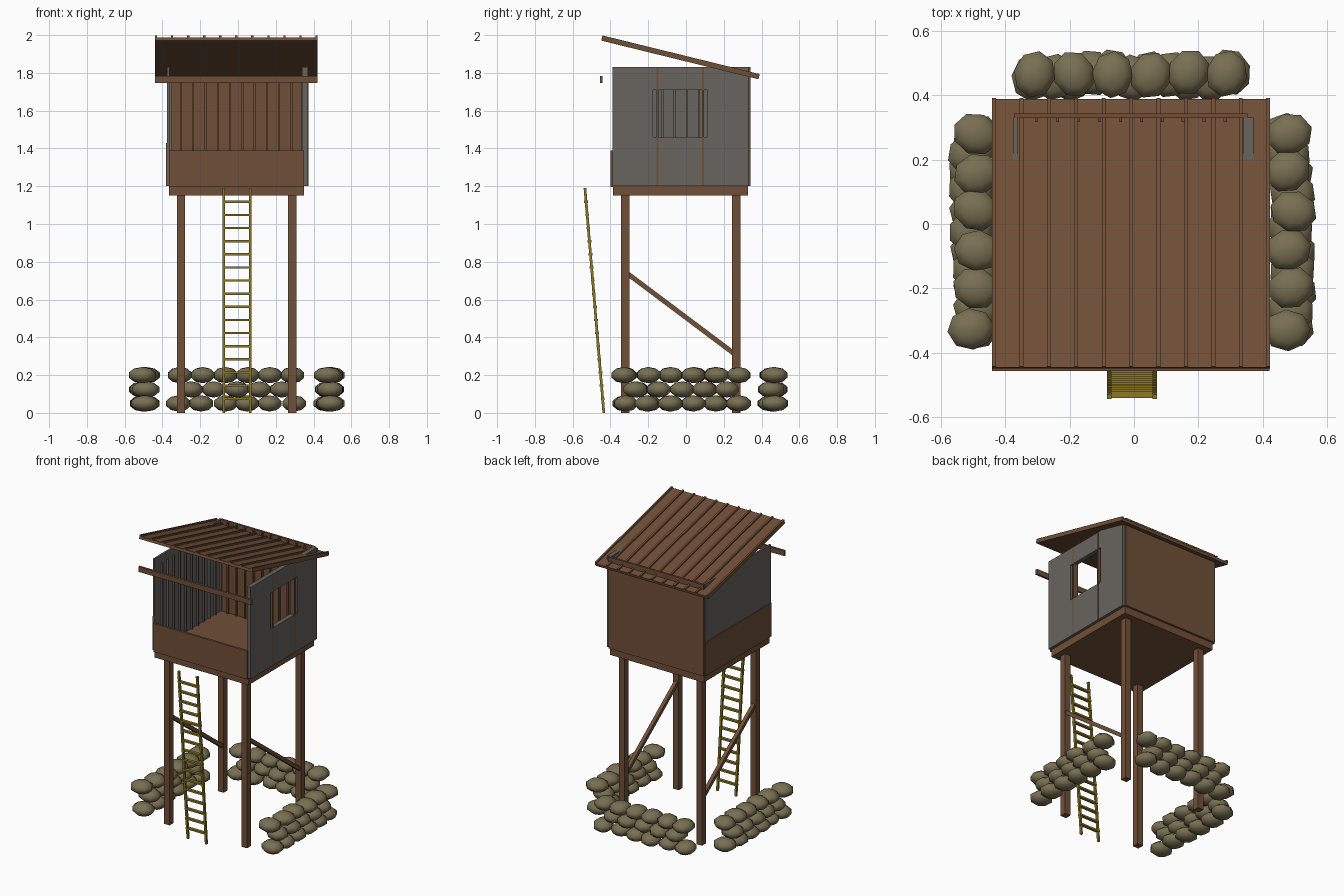
import bpy, bmesh, math, random
from mathutils import Vector, Matrix

random.seed(4)
cube = bpy.data.objects.get("Cube")
if cube:
    bpy.data.objects.remove(cube, do_unlink=True)


def material(name, color):
    m = bpy.data.materials.new(name)
    m.use_nodes = True
    m.diffuse_color = (*color, 1)
    bsdf = next(n for n in m.node_tree.nodes if n.type == 'BSDF_PRINCIPLED')
    bsdf.inputs["Base Color"].default_value = (*color, 1)
    return m


WOOD = material("brown wood", (0.16, 0.078, 0.039))
METAL = material("grey sheet", (0.138, 0.127, 0.112))
BAMBOO = material("yellow bamboo", (0.27, 0.19, 0.018))
BAG = material("khaki sandbag", (0.19, 0.16, 0.085))


def finish(name, bm, mat):
    bmesh.ops.recalc_face_normals(bm, faces=bm.faces)
    mesh = bpy.data.meshes.new(name)
    bm.to_mesh(mesh)
    bm.free()
    mesh.materials.append(mat)
    ob = bpy.data.objects.new(name, mesh)
    bpy.context.collection.objects.link(ob)
    return ob


def add_box(bm, x, y, z):
    size = Matrix.Diagonal((x[1] - x[0], y[1] - y[0], z[1] - z[0], 1))
    centre = Vector((sum(x) / 2, sum(y) / 2, sum(z) / 2))
    bmesh.ops.create_cube(bm, size=1, matrix=Matrix.Translation(centre) @ size)


def box(name, x, y, z, mat):
    bm = bmesh.new()
    add_box(bm, x, y, z)
    return finish(name, bm, mat)


def beam(name, a, b, wide, deep, mat):
    """Square bar from a to b, lying in a plane of constant x."""
    a, b = Vector(a), Vector(b)
    d = b - a
    bm = bmesh.new()
    add_box(bm, (-wide / 2, wide / 2), (-deep / 2, deep / 2), (0, d.length))
    turn = Matrix.Rotation(math.atan2(-d.y, d.z), 4, 'X')
    bm.transform(Matrix.Translation(a) @ turn)
    return finish(name, bm, mat)


# Legs and side braces
for side, x in (("right", -0.302), ("left", 0.288)):
    for end, y in (("front", -0.322), ("back", 0.266)):
        box(f"{end}_{side}_leg", (x - 0.022, x + 0.022), (y - 0.022, y + 0.022), (0, 1.16), WOOD)
    beam(f"{side}_brace", (x, -0.32, 0.745), (x, 0.26, 0.31), 0.025, 0.025, WOOD)

# Platform, front parapet and floating front rail
box("platform", (-0.365, 0.35), (-0.386, 0.328), (1.15, 1.2), WOOD)
box("front_panel", (-0.365, 0.35), (-0.4, -0.385), (1.195, 1.39), WOOD)
box("front_rail", (-0.44, 0.42), (-0.456, -0.441), (1.747, 1.783), WOOD)

# Back wall with inner battens
box("back_wall", (-0.372, 0.352), (0.328, 0.342), (1.2, 1.83), WOOD)
bm = bmesh.new()
for i in range(10):
    x = -0.302 + i * 0.065
    add_box(bm, (x - 0.005, x + 0.005), (0.316, 0.329), (1.2, 1.825))
finish("back_battens", bm, WOOD)

# Right wall: grey sheet with inner battens and a wooden skirt outside
box("right_wall", (-0.375, -0.362), (-0.39, 0.33), (1.2, 1.83), METAL)
box("right_skirt", (-0.38, -0.374), (-0.39, 0.33), (1.2, 1.43), WOOD)
bm = bmesh.new()
for i in range(11):
    y = -0.318 + i * 0.0645
    add_box(bm, (-0.363, -0.35), (y - 0.005, y + 0.005), (1.2, 1.78))
finish("right_battens", bm, METAL)

# Left wall with a window opening and two wooden seam posts
ys, zs = (-0.39, -0.175, 0.115, 0.33), (1.2, 1.46, 1.71, 1.83)
bm = bmesh.new()
grid = [[bm.verts.new((0.37, y, z)) for z in zs] for y in ys]
for i in range(3):
    for j in range(3):
        if (i, j) != (1, 1):
            bm.faces.new((grid[i][j], grid[i + 1][j], grid[i + 1][j + 1], grid[i][j + 1]))
sheet = bmesh.ops.extrude_face_region(bm, geom=bm.faces[:], use_keep_orig=True)
moved = [v for v in sheet["geom"] if isinstance(v, bmesh.types.BMVert)]
bmesh.ops.translate(bm, verts=moved, vec=(-0.03, 0, 0))
finish("left_wall", bm, METAL)
for name, y in (("front", -0.15), ("back", 0.09)):
    box(f"{name}_seam_post", (0.336, 0.372), (y - 0.005, y + 0.005), (1.2, 1.825), WOOD)

# Sloping roof with raised battens
bm = bmesh.new()
length = 0.857
add_box(bm, (-0.44, 0.422), (0, length), (-0.028, -0.01))
for i in range(11):
    x = -0.434 + i * 0.085
    add_box(bm, (x - 0.006, x + 0.006), (0, length), (-0.011, 0))
bm.transform(Matrix.Translation((0, -0.442, 1.998)) @ Matrix.Rotation(math.radians(-13.8), 4, 'X'))
finish("roof", bm, WOOD)

# Ladder
foot, head = Vector((0, -0.435, 0)), Vector((0, -0.535, 1.19))
for name, x in (("right", -0.076), ("left", 0.064)):
    side = Vector((x, 0, 0))
    beam(f"ladder_{name}_rail", foot + side, head + side, 0.014, 0.014, BAMBOO)
bm = bmesh.new()
for i in range(16):
    p = foot.lerp(head, (0.075 + i * 0.0695) / head.z)
    add_box(bm, (-0.083, 0.071), (p.y - 0.01, p.y + 0.01), (p.z - 0.006, p.z + 0.006))
finish("ladder_rungs", bm, BAMBOO)


# Sandbag walls: three staggered courses, run along local x
def sandbag_wall(name, centre, angle):
    bm = bmesh.new()
    for row, z in enumerate((0.05, 0.124, 0.2)):
        count = 5 if row == 1 else 6
        for i in range(count):
            x = (i - (count - 1) / 2) * 0.121 + random.uniform(-0.006, 0.006)
            y = random.uniform(-0.012, 0.012)
            place = Matrix.Translation((x, y, z))
            spin = Matrix.Rotation(random.uniform(-0.5, 0.5), 4, 'Z')
            scale = Matrix.Diagonal((0.068, 0.077, 0.043, 1))
            bmesh.ops.create_uvsphere(bm, u_segments=8, v_segments=5, radius=1,
                                      matrix=place @ spin @ scale)
    bm.transform(Matrix.Translation(centre) @ Matrix.Rotation(angle, 4, 'Z'))
    ob = finish(name, bm, BAG)
    for p in ob.data.polygons:
        p.use_smooth = True


sandbag_wall("back_sandbags", (-0.01, 0.463, 0), 0)
sandbag_wall("right_sandbags", (-0.495, -0.022, 0), math.pi / 2)
sandbag_wall("left_sandbags", (0.485, -0.022, 0), math.pi / 2)
